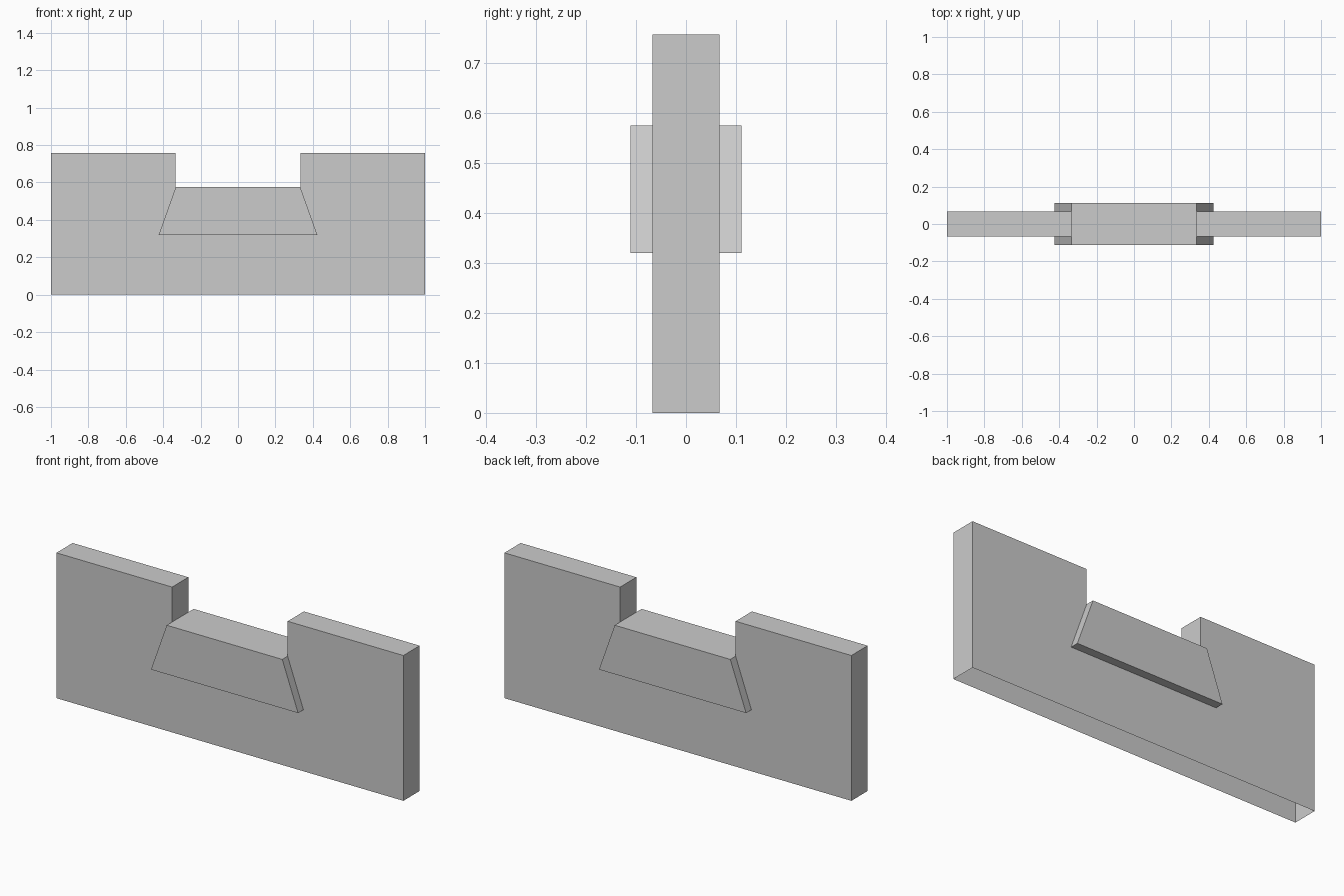
import bpy
import bmesh

cube = bpy.data.objects.get("Cube")
if cube:
    bpy.data.objects.remove(cube, do_unlink=True)

# Main dimensions
WALL_Y, PAD_Y = 0.067, 0.111
TOP, SEAT, PAD_BASE = 0.757, 0.575, 0.32
NOTCH_X, PAD_X = 0.333, 0.424

grey = bpy.data.materials.new("light grey")
grey.use_nodes = True
colour = (0.6, 0.6, 0.6, 1)
grey.diffuse_color = colour
grey.node_tree.nodes["Principled BSDF"].inputs["Base Color"].default_value = colour


def extrude_profile(name, half_profile, y0, y1, is_open):
    """Mirror a half outline in x, extrude it along y, drop the open faces."""
    outline = half_profile + [(-x, z) for x, z in reversed(half_profile)]
    bm = bmesh.new()
    face = bm.faces.new([bm.verts.new((x, y0, z)) for x, z in outline])
    result = bmesh.ops.extrude_face_region(bm, geom=[face], use_keep_orig=True)
    moved = [v for v in result["geom"] if isinstance(v, bmesh.types.BMVert)]
    bmesh.ops.translate(bm, verts=moved, vec=(0, y1 - y0, 0))
    bmesh.ops.recalc_face_normals(bm, faces=bm.faces[:])
    bm.normal_update()
    holes = [f for f in bm.faces if is_open(f)]
    bmesh.ops.delete(bm, geom=holes, context="FACES")
    mesh = bpy.data.meshes.new(name)
    bm.to_mesh(mesh)
    bm.free()
    mesh.materials.append(grey)
    obj = bpy.data.objects.new(name, mesh)
    bpy.context.collection.objects.link(obj)
    return obj


# Notched wall: a hollow shell open underneath
extrude_profile(
    "notched_wall",
    [(NOTCH_X, SEAT), (NOTCH_X, TOP), (1, TOP), (1, 0)],
    -WALL_Y, WALL_Y,
    lambda f: f.normal.z < -0.9)

# Tapered pads on the front and back, level with the notch floor
pads = extrude_profile(
    "tapered_pads",
    [(NOTCH_X, SEAT), (PAD_X, PAD_BASE)],
    -PAD_Y, -WALL_Y,
    lambda f: f.normal.y > 0.9)
mirror = pads.modifiers.new("front_to_back", "MIRROR")
mirror.use_axis = (False, True, False)
mirror.use_mirror_merge = False
